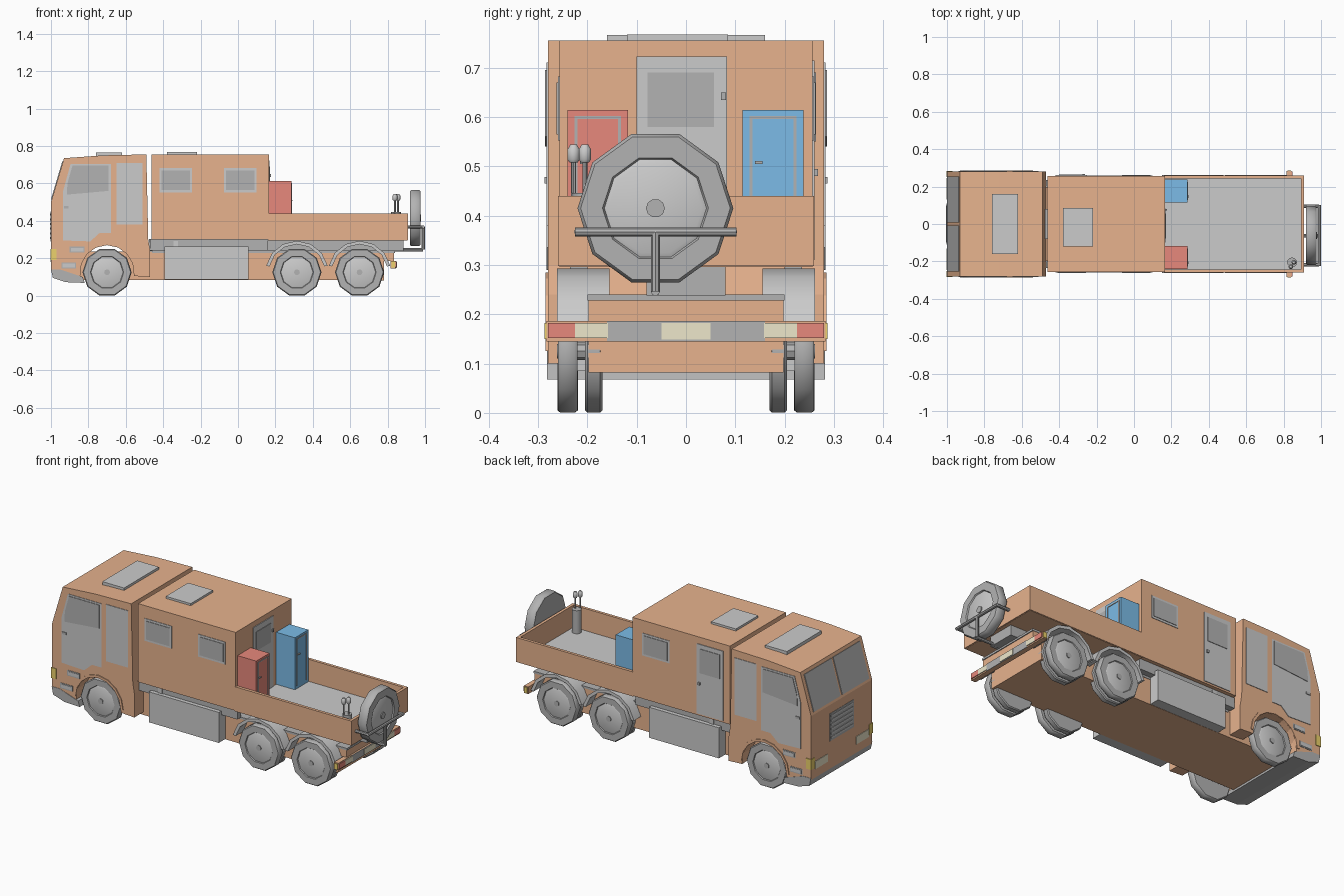
import bpy, bmesh
from math import sin, cos, pi, radians
from mathutils import Vector, Matrix

if "Cube" in bpy.data.objects:
    bpy.data.objects.remove(bpy.data.objects["Cube"])

def mat(name, c):
    m = bpy.data.materials.new(name)
    m.diffuse_color = (*c, 1)
    m.use_nodes = True
    m.node_tree.nodes["Principled BSDF"].inputs["Base Color"].default_value = m.diffuse_color
    return m

TAN = mat("tan_paint", (0.8, 0.45, 0.27))
RED = mat("red_paint", (0.8, 0.25, 0.2))
BLUE = mat("blue_paint", (0.2, 0.5, 0.8))
CREAM = mat("lamp_cream", (0.85, 0.8, 0.6))
YELLOW = mat("lamp_yellow", (0.85, 0.65, 0.15))
DARK = mat("dark_grey", (0.45, 0.45, 0.45))

def finish(name, bm, m=None, smooth=False):
    bmesh.ops.recalc_face_normals(bm, faces=bm.faces)
    me = bpy.data.meshes.new(name)
    bm.to_mesh(me)
    bm.free()
    ob = bpy.data.objects.new(name, me)
    bpy.context.collection.objects.link(ob)
    if m:
        me.materials.append(m)
    if smooth:
        bpy.ops.object.select_all(action='DESELECT')
        ob.select_set(True)
        bpy.context.view_layer.objects.active = ob
        bpy.ops.object.shade_smooth_by_angle(angle=radians(40))
    return ob

def prism(name, pts, y0, y1, m=None, smooth=False):
    """Extrude an x-z profile from y0 to y1."""
    bm = bmesh.new()
    f = bm.faces.new([bm.verts.new((x, y0, z)) for x, z in pts])
    g = bmesh.ops.extrude_face_region(bm, geom=[f])
    vs = [v for v in g['geom'] if isinstance(v, bmesh.types.BMVert)]
    bmesh.ops.translate(bm, verts=vs, vec=(0, y1 - y0, 0))
    return finish(name, bm, m, smooth)

def box(name, x0, x1, y0, y1, z0, z1, m=None):
    return prism(name, [(x0, z0), (x1, z0), (x1, z1), (x0, z1)], y0, y1, m)

def side_box(name, s, x0, x1, ya, yb, z0, z1, m=None):
    return box(name, x0, x1, s * ya, s * yb, z0, z1, m)

def lathe(name, prof, center, rot=Matrix(), m=None, n=10):
    """Spin an (r, h) profile about local y; both ends are capped."""
    bm = bmesh.new()
    rings = [[bm.verts.new((r * cos(2 * pi * i / n), h, r * sin(2 * pi * i / n)))
              for i in range(n)] for r, h in prof]
    for a, b in zip(rings, rings[1:]):
        for i in range(n):
            j = (i + 1) % n
            bm.faces.new((a[i], a[j], b[j], b[i]))
    bm.faces.new(rings[0])
    bm.faces.new(rings[-1])
    bm.transform(Matrix.Translation(center) @ rot)
    return finish(name, bm, m, True)

def rod(name, a, b, r, m=None, n=8):
    a, b = Vector(a), Vector(b)
    q = Vector((0, 1, 0)).rotation_difference(b - a).to_matrix().to_4x4()
    return lathe(name, [(r, 0), (r, (b - a).length)], a, q, m, n)

def arc(cx, cz, r, a0, a1, n):
    return [(cx + r * cos(radians(a0 + (a1 - a0) * i / n)),
             cz + r * sin(radians(a0 + (a1 - a0) * i / n))) for i in range(n + 1)]

def wheel(name, center, R, w, s, axis=Matrix()):
    flip = Matrix.Diagonal((1, s, 1, 1))
    h = w / 2
    lathe(name + "_tyre", [(R * .7, -h), (R * .96, -h), (R, -h * .7), (R, h * .7),
          (R * .96, h), (R * .68, h), (R * .64, h * .6)], center, axis @ flip, DARK)
    lathe(name + "_rim", [(R * .66, 0), (R * .66, h * .75), (R * .6, h * .9)], center, axis @ flip)
    lathe(name + "_hub", [(R * .12, 0), (R * .12, h * 1.1)], center, axis @ flip, DARK)

# cab with wheel arches, and front skirt
WX, WZ = -0.70, 0.125
prism("cab", [(-1, .13), (-1, .5), (-.93, .735), (-.72, .75), (-.49, .755), (-.48, .3), (-.47, .24),
              (-.47, .1)] + arc(WX, WZ, .145, -8, 188, 8) + [(-.86, .1)], -.28, .28, TAN)
prism("front_skirt", [(-1, .14), (-.99, .095), (-.92, .072), (-.82, .068), (-.83, .1), (-.86, .11),
                      (-.95, .14)], -.282, .282, DARK)
box("cab_roof_hatch", -.76, -.62, -.16, .16, .745, .766)

# windscreen panes, grille and front lamps
lo, hi, off = Vector((-1, .5)), Vector((-.93, .735)), Vector((-.004, .0012))
for s in (-1, 1):
    a, b = lo.lerp(hi, .06), lo.lerp(hi, .92)
    prism("windscreen_pane", [a + off, b + off, b - off, a - off], s * .008, s * .255, DARK)
    side_box("headlamp", s, -1.003, -.98, .13, .245, .18, .225, CREAM)
    side_box("corner_indicator", s, -1.003, -.97, .25, .284, .19, .25, YELLOW)
box("grille", -1.002, -.98, -.11, .11, .29, .45, DARK)
for i in range(6):
    box("grille_slat", -1.004, -.99, -.1, .1, .303 + i * .025, .313 + i * .025)

# cab sides: doors, windows, steps and arch lips
for s in (-1, 1):
    prism("cab_door", [(-.935, .295), (-.79, .29), (-.74, .335), (-.68, .335), (-.68, .705), (-.895, .705),
                       (-.935, .56)], s * .27, s * .283)
    prism("cab_door_window", [(-.915, .54), (-.692, .56), (-.692, .695), (-.885, .695), (-.912, .6)],
          s * .27, s * .286, DARK)
    side_box("cab_door_handle", s, -.93, -.905, .28, .287, .465, .478, DARK)
    side_box("crew_panel", s, -.65, -.51, .27, .283, .38, .71)
    for x, z in ((-.9, .23), (-.945, .145)):
        side_box("step", s, x, x + .08, .27, .282, z, z + .032, DARK)
        side_box("step_tread", s, x + .006, x + .074, .27, .284, z + .006, z + .026)
    prism("front_arch_lip", arc(WX, WZ, .145, 0, 180, 8) + arc(WX, WZ, .16, 180, 0, 8),
          s * .26, s * .285, TAN)

# chassis, subframe and rear bumper
prism("chassis", [(-.86, .085), (.78, .082), (.78, .185), (.835, .185), (.835, .235), (-.86, .235)],
      -.198, .198, TAN)
box("chassis_top_plate", -.46, .84, -.2, .2, .228, .24, DARK)
box("subframe", -.475, .885, -.08, .08, .238, .302, DARK)
for s in (-1, 1):
    side_box("subframe_side_rail", s, -.47, .16, .2, .235, .24, .302, DARK)
box("rear_bumper", .815, .843, -.283, .283, .145, .186, TAN)
box("bumper_middle", .84, .846, -.16, .16, .145, .186, DARK)
box("plate_lamp", .842, .849, -.05, .05, .149, .182, CREAM)
for s in (-1, 1):
    side_box("reverse_lamp", s, .84, .848, .158, .225, .152, .182, CREAM)
    side_box("tail_lamp", s, .84, .848, .225, .28, .152, .182, RED)
    side_box("bumper_side_lamp", s, .82, .84, .28, .287, .15, .182, YELLOW)

# body box with windows and doors
box("body_box", -.462, .165, -.257, .257, .3, .755, TAN)
box("body_roof_hatch", -.38, -.22, -.12, .085, .75, .767)

def window(x0, x1, z0, z1, s):
    side_box("body_window_frame", s, x0, x1, .25, .26, z0, z1)
    side_box("body_window_glass", s, x0 + .012, x1 - .012, .25, .263, z0 + .012, z1 - .012, DARK)

window(-.42, -.245, .552, .682, -1)
window(-.075, .1, .552, .682, -1)
window(-.075, .1, .552, .682, 1)
box("side_door", -.42, -.25, .25, .261, .31, .715)
box("side_door_window", -.4, -.27, .25, .264, .55, .69, DARK)
box("side_door_handle", -.275, -.262, .255, .268, .48, .495, DARK)
box("rear_door", .16, .169, -.1, .083, .31, .723)
box("rear_door_window", .16, .172, -.078, .057, .58, .69, DARK)
box("rear_door_handle", .16, .176, .071, .081, .634, .65, DARK)

# load bed with open top
box("bed_floor", .16, .905, -.255, .255, .3, .312)
box("bed_underside", .16, .905, -.257, .257, .296, .301, TAN)
for s in (-1, 1):
    side_box("bed_side", s, .16, .91, .243, .26, .298, .44, TAN)
box("tailgate", .893, .91, -.26, .26, .298, .44, TAN)

# lockers with framed doors
for name, y0, y1, m in (("red_locker", -.24, -.118, RED), ("blue_locker", .115, .238, BLUE)):
    box(name, .165, .285, y0, y1, .312, .614, m)
    for a, b in ((y0 + .014, y0 + .02), (y1 - .02, y1 - .014)):
        box(name + "_door_trim", .28, .288, a, b, .33, .602, DARK)
    box(name + "_door_trim_top", .28, .288, y0 + .014, y1 - .014, .596, .602, DARK)
    box(name + "_handle", .28, .292, y0 + .025, y0 + .04, .505, .511, DARK)

# side tanks
for s in (-1, 1):
    side_box("side_tank", s, -.392, .057, .18, .258, .085, .262)
    side_box("tank_cap", s, -.345, -.32, .21, .24, .26, .292)

# wheels, axles and rear mudguards
for s in (-1, 1):
    wheel("front_wheel", (WX, s * .24, WZ), .131, .042, s)
    for x in (.315, .65):
        wheel("rear_outer_wheel", (x, s * .24, WZ), .131, .04, s)
        wheel("rear_inner_wheel", (x, s * .187, WZ), .131, .036, s)
        prism("rear_mudguard", arc(x, WZ, .15, 12, 168, 6) + arc(x, WZ, .168, 168, 12, 6),
              s * .155, s * .262, None, True)
for x in (WX, .315, .65):
    rod("axle", (x, -.24, WZ), (x, .24, WZ), .018, DARK)

# spare wheel and its carrier
SY = -.062
wheel("spare_wheel", (.947, SY, .415), .158, .056, -1, Matrix.Rotation(pi / 2, 4, 'Z'))
for a, b in (((.99, -.225, .367), (.99, .102, .367)), ((.9, -.218, .367), (.99, -.218, .367)),
             ((.9, .095, .367), (.99, .095, .367)), ((.99, SY, .367), (.99, SY, .246)),
             ((.84, SY, .246), (.99, SY, .246))):
    rod("carrier_bar", a, b, .009, DARK)

# tool holder in the rear corner of the bed
rod("tool_tube", (.845, -.205, .312), (.845, -.205, .446), .026, DARK, 12)
for dx, y in ((-.006, -.228), (.01, -.205)):
    x = .845 + dx
    rod("tool_handle", (x, y, .43), (x, y, .51), .005, DARK)
    lathe("tool_head", [(.009, 0), (.013, .006), (.013, .026), (.007, .036)], (x, y, .508),
          Matrix.Rotation(pi / 2, 4, 'X'))
